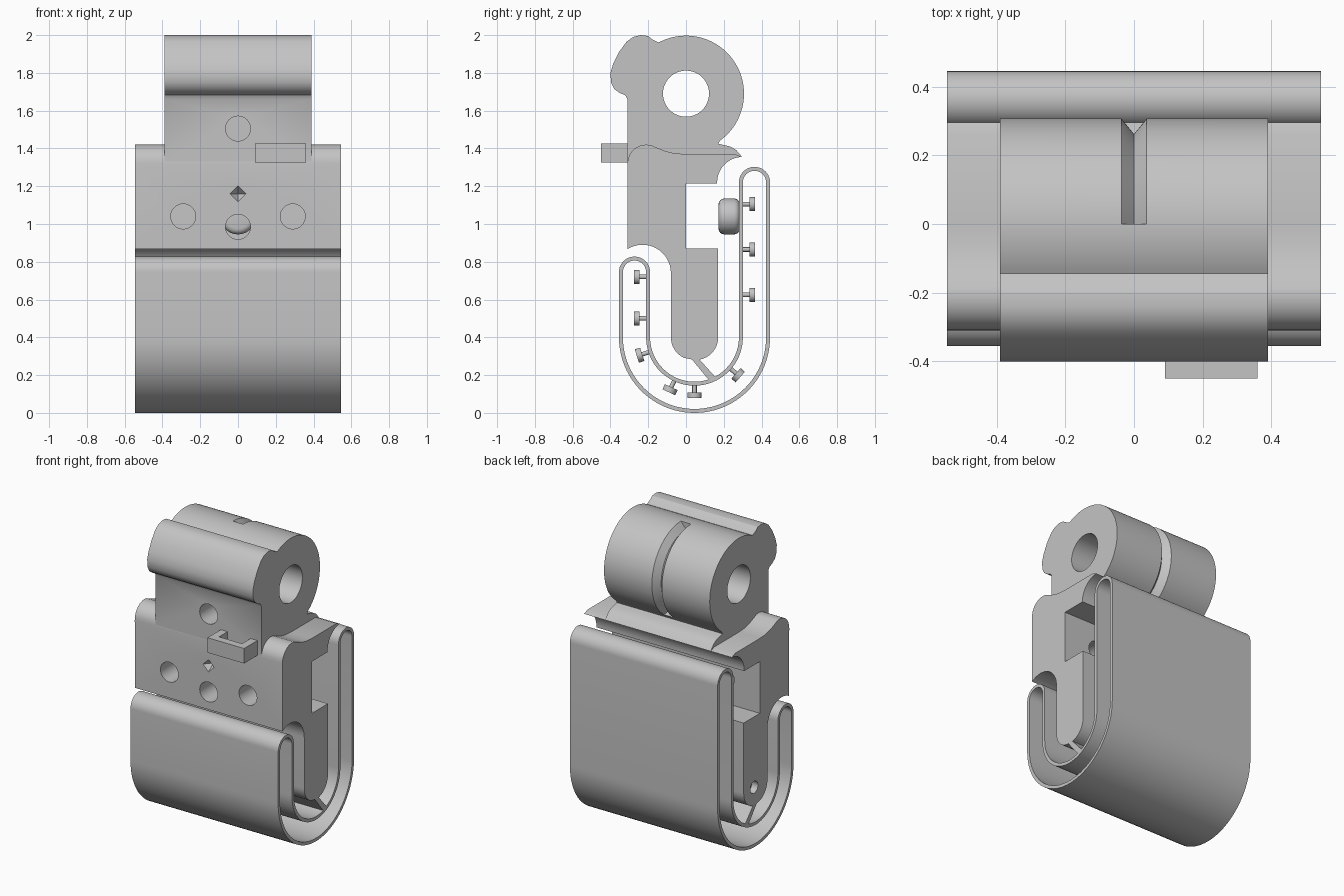
import bpy, bmesh
from math import sin, cos, radians, pi
from mathutils import Vector

if "Cube" in bpy.data.objects:
    bpy.data.objects.remove(bpy.data.objects["Cube"], do_unlink=True)

grey = bpy.data.materials.new("plain grey")
grey.use_nodes = True
grey.diffuse_color = (0.55, 0.55, 0.55, 1)
grey.node_tree.nodes["Principled BSDF"].inputs["Base Color"].default_value = (0.55, 0.55, 0.55, 1)


def finish(name, bm):
    bmesh.ops.recalc_face_normals(bm, faces=bm.faces)
    mesh = bpy.data.meshes.new(name)
    bm.to_mesh(mesh)
    bm.free()
    mesh.materials.append(grey)
    ob = bpy.data.objects.new(name, mesh)
    bpy.context.collection.objects.link(ob)
    return ob


def arc(cy, cz, r, start, end, n=16):
    steps = [radians(start + (end - start) * i / n) for i in range(n + 1)]
    return [(cy + r * cos(a), cz + r * sin(a)) for a in steps]


def extrude(name, profile, x0, x1):
    """Sweep a (y, z) outline along x."""
    bm = bmesh.new()
    a = [bm.verts.new((x0, y, z)) for y, z in profile]
    b = [bm.verts.new((x1, y, z)) for y, z in profile]
    bm.faces.new(a)
    bm.faces.new(b)
    for i in range(len(a)):
        j = (i + 1) % len(a)
        bm.faces.new((a[i], a[j], b[j], b[i]))
    return finish(name, bm)


def rod(name, start, end, r1, r2=None, sides=32):
    """Cylinder or cone from start to end."""
    start, end = Vector(start), Vector(end)
    axis = end - start
    bm = bmesh.new()
    bmesh.ops.create_cone(bm, cap_ends=True, segments=sides, radius1=r1,
                          radius2=r1 if r2 is None else r2, depth=axis.length)
    turn = axis.to_track_quat('Z', 'X').to_matrix().to_4x4()
    bm.transform(turn)
    bmesh.ops.translate(bm, verts=bm.verts, vec=(start + end) / 2)
    return finish(name, bm)


def cut(target, cutters):
    bpy.context.view_layer.objects.active = target
    for c in cutters:
        mod = target.modifiers.new("cut", 'BOOLEAN')
        mod.operation, mod.solver, mod.object = 'DIFFERENCE', 'EXACT', c
        bpy.ops.object.modifier_apply(modifier=mod.name)
        bpy.data.objects.remove(c, do_unlink=True)


W, H = 0.545, 0.39          # half widths of the body and the hinge

# Main body with a stepped back, wavy shoulder and long lower tongue
body = extrude("main_body",
    [(-0.31, 1.32)] + arc(-0.21, 1.32, 0.1, 165, 75, 10)
    + [(-0.15, 1.402), (-0.11, 1.386), (-0.06, 1.374), (0, 1.37), (0.26, 1.37)]
    + arc(0.3, 1.22, 0.135, 92, 180) + [(0.165, 1.215), (0, 1.215), (0, 0.87), (0.17, 0.87)]
    + arc(0.05, 0.4, 0.12, 0, -90) + [(0.02, 0.285)]
    + arc(0.04, 0.4, 0.12, 245, 180, 8)
    + arc(-0.23, 0.74, 0.15, 0, 122), -W, W)
holes = [rod("hole", (x, -0.5, z), (x, 0.1, z), 0.066)
         for x, z in ((-0.29, 1.04), (0.29, 1.04), (0, 0.985))]
holes.append(rod("diamond_notch", (0, -0.312, 1.16), (0, -0.26, 1.16), 0.043, 0, 4))
holes.append(rod("side_hole", (-0.6, 0.06, 0.4), (-0.5, 0.06, 0.4), 0.04))
cut(body, holes)

# Hinge barrel with front bumper and rear lip
hinge = extrude("hinge_barrel",
    [(-0.31, 1.33), (-0.31, 1.66), (-0.322, 1.682), (-0.35, 1.693), (-0.38, 1.715),
     (-0.397, 1.75), (-0.4, 1.8), (-0.385, 1.85), (-0.355, 1.91), (-0.315, 1.965),
     (-0.28, 1.99), (-0.24, 2.0), (-0.2, 1.995), (-0.175, 1.975)]
    + arc(0, 1.69, 0.307, 118, -54, 56)
    + [(0.172, 1.425), (0.2, 1.418), (0.235, 1.41), (0.265, 1.392), (0.295, 1.358),
       (0.25, 1.355), (0.18, 1.3), (-0.2, 1.3)], -H, H)
pin = rod("pin_hole", (-1, 0, 1.69), (1, 0, 1.69), 0.122, sides=48)
blind = rod("blind_hole", (0, -0.5, 1.505), (0, -0.16, 1.505), 0.066)
# V groove running over the rear of the barrel
bm = bmesh.new()
rings = []
for i in range(37):
    a = radians(90 - i * 4)
    rings.append([bm.verts.new((x, r * cos(a), 1.69 + r * sin(a)))
                  for x, r in ((-0.045, 0.317), (0.045, 0.317), (0, 0.262))])
for p, q in zip(rings, rings[1:]):
    for i in range(3):
        j = (i + 1) % 3
        bm.faces.new((p[i], p[j], q[j], q[i]))
bm.faces.new(rings[0])
bm.faces.new(rings[-1])
cut(hinge, [pin, blind, finish("groove", bm)])


# Hollow J-shaped band: outer and inner outlines joined and swept
def band_outline(t):
    return (arc(0.045, 0.4, 0.4 - t, 180, 360, 48)
            + arc(0.3625, 1.22, 0.0825 - t, 0, 180, 20)
            + arc(0.045, 0.4, 0.235 + t, 360, 180, 40)
            + arc(-0.2725, 0.745, 0.0825 - t, 0, 180, 20)[:-1]
            + [(-0.355 + t, 0.745)])


bm = bmesh.new()
loops = [[bm.verts.new((x, y, z)) for y, z in band_outline(t)]
         for x, t in ((-W, 0), (W, 0), (W, 0.021), (-W, 0.021))]
n = len(loops[0])
for k in range(4):
    p, q = loops[k], loops[(k + 1) % 4]
    for i in range(n):
        j = (i + 1) % n
        bm.faces.new((p[i], p[j], q[j], q[i]))
finish("curved_band", bm)


# T-shaped studs inside the band
def stud(y, z, angle):
    d = Vector((0, cos(radians(angle)), sin(radians(angle))))
    base = Vector((0, y, z))
    rod("stud_stem", base - d * 0.005, base + d * 0.04, 0.012, sides=16)
    rod("stud_head", base + d * 0.035, base + d * 0.065, 0.037, sides=24)


for z in (0.5, 0.72):
    stud(-0.211, z, 180)
for z in (0.625, 0.865, 1.105):
    stud(0.301, z, 0)
for angle in (198, 245, 270, 319):
    stud(0.045 + 0.256 * cos(radians(angle)), 0.4 + 0.256 * sin(radians(angle)), angle)

# Round button on the inner wall of the tall leg
button = rod("button", (0, 0.285, 1.04), (0, 0.172, 1.04), 0.095)
bevel = button.modifiers.new("round", 'BEVEL')
bevel.width, bevel.segments = 0.03, 4
bpy.context.view_layer.objects.active = button
bpy.ops.object.modifier_apply(modifier=bevel.name)

# Slanted rib tying the tongue to the band
extrude("slanted_rib", [(0.03, 0.285), (0.065, 0.29), (0.155, 0.19), (0.12, 0.175)], -W, W)

# Staple-shaped front catch
bm = bmesh.new()
outline = [(0.09, -0.3), (0.09, -0.45), (0.36, -0.45), (0.36, -0.3),
           (0.31, -0.3), (0.31, -0.4), (0.14, -0.4), (0.14, -0.3)]
face = bm.faces.new([bm.verts.new((x, y, 1.325)) for x, y in outline])
top = bmesh.ops.extrude_face_region(bm, geom=[face])
bmesh.ops.translate(bm, vec=(0, 0, 0.1),
                    verts=[v for v in top["geom"] if isinstance(v, bmesh.types.BMVert)])
finish("front_catch", bm)

# Smooth curves, crisp edges
for ob in bpy.context.scene.objects:
    ob.select_set(ob.type == 'MESH')
bpy.context.view_layer.objects.active = body
bpy.ops.object.shade_smooth_by_angle(angle=radians(30))
